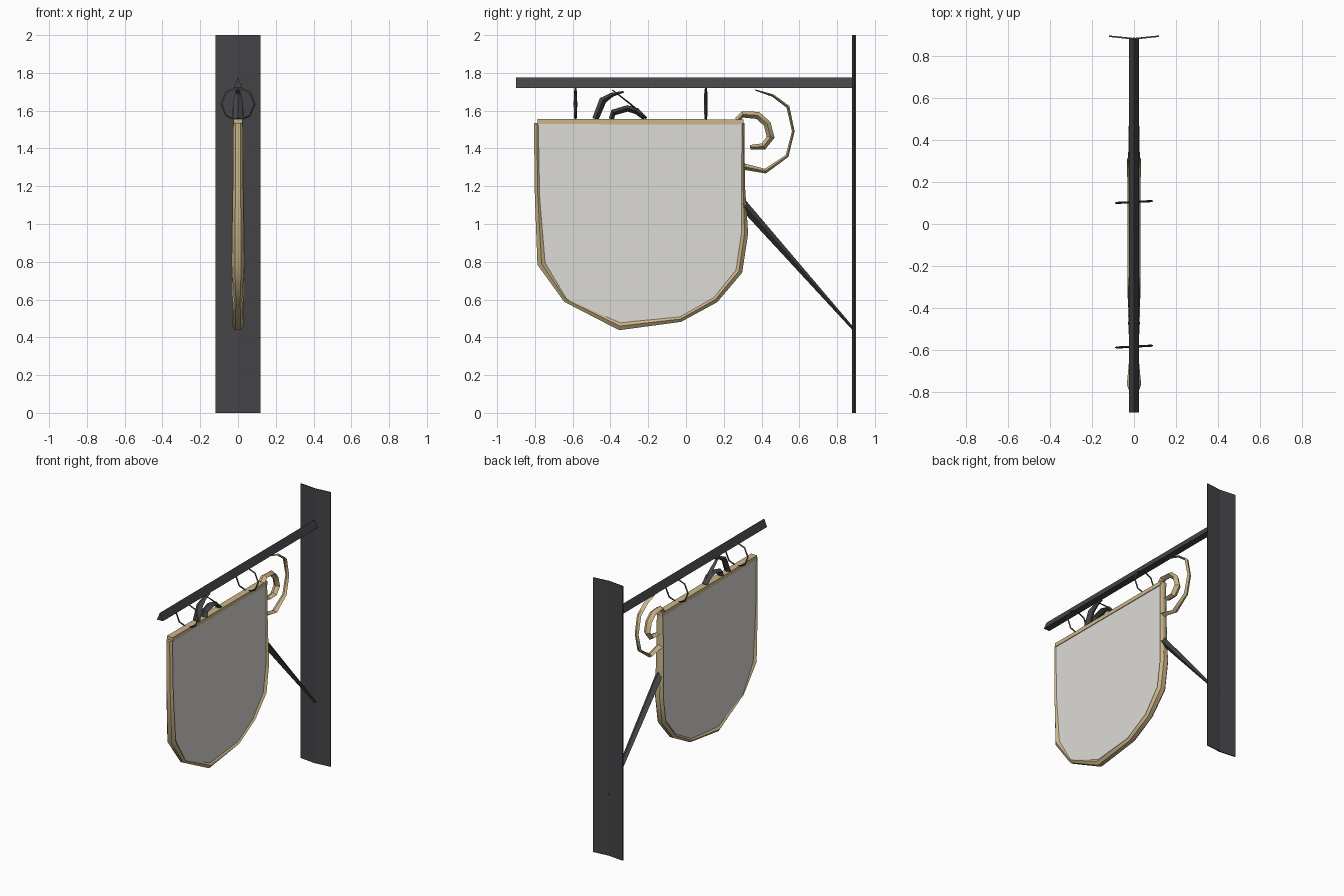
import bpy, bmesh, math
from mathutils import Vector

if "Cube" in bpy.data.objects:
    bpy.data.objects.remove(bpy.data.objects["Cube"])


def material(name, rgb):
    m = bpy.data.materials.new(name)
    m.diffuse_color = (*rgb, 1)
    m.use_nodes = True
    m.node_tree.nodes["Principled BSDF"].inputs["Base Color"].default_value = m.diffuse_color
    return m


IRON = material("dark_iron", (0.06, 0.06, 0.065))
GOLD = material("old_gold", (0.60, 0.47, 0.25))
BOARD = material("pale_board", (0.72, 0.71, 0.68))


def finish(name, bm, mat, smooth=True):
    bmesh.ops.recalc_face_normals(bm, faces=bm.faces)
    me = bpy.data.meshes.new(name)
    bm.to_mesh(me)
    bm.free()
    ob = bpy.data.objects.new(name, me)
    bpy.context.collection.objects.link(ob)
    me.materials.append(mat)
    if smooth:
        bpy.ops.object.select_all(action='DESELECT')
        ob.select_set(True)
        bpy.context.view_layer.objects.active = ob
        bpy.ops.object.shade_smooth_by_angle(angle=math.radians(40))
    return ob


def sweep(name, pts, mat, sides=4, start=0.0):
    """Sweep a section along a path in the y-z plane.
    Each point is (y, z, half thickness in plane, half width in x)."""
    bm = bmesh.new()
    rings = []
    p = [Vector((a[0], a[1])) for a in pts]
    k = 1 / math.cos(math.pi / sides) if sides == 4 else 1
    for i, (y, z, t, w) in enumerate(pts):
        d = (p[min(i + 1, len(p) - 1)] - p[max(i - 1, 0)]).normalized()
        ring = []
        for s in range(sides):
            a = start + 2 * math.pi * s / sides
            o = k * t * math.cos(a)
            ring.append(bm.verts.new((k * w * math.sin(a), y - d.y * o, z + d.x * o)))
        rings.append(ring)
    for r, q in zip(rings, rings[1:]):
        for s in range(sides):
            n = (s + 1) % sides
            bm.faces.new((r[s], r[n], q[n], q[s]))
    bm.faces.new(rings[0])
    bm.faces.new(rings[-1])
    return finish(name, bm, mat)


def extrude(name, outline, depth, mat):
    """Prism from an outline of 3D points."""
    bm = bmesh.new()
    f = bm.faces.new([bm.verts.new(v) for v in outline])
    r = bmesh.ops.extrude_face_region(bm, geom=[f])
    bmesh.ops.translate(bm, vec=depth, verts=[g for g in r["geom"] if isinstance(g, bmesh.types.BMVert)])
    return finish(name, bm, mat, False)


Q = math.pi / 4

# Wall plate, shallow V in plan
extrude("wall_plate", [(-0.12, 0.893, 0), (0, 0.88, 0), (0.12, 0.893, 0),
                       (0.12, 0.90, 0), (0, 0.888, 0), (-0.12, 0.90, 0)], (0, 0, 2), IRON)

# Three-sided hanging arm
extrude("arm", [(-0.024, -0.9, 1.72), (0.024, -0.9, 1.72), (0, -0.9, 1.775)], (0, 1.782, 0), IRON)

# Sign board
edge = [(-0.79, 1.535), (-0.785, 1.15), (-0.765, 0.79), (-0.635, 0.60), (-0.35, 0.46),
        (-0.03, 0.497), (0.155, 0.60), (0.28, 0.75), (0.31, 0.95), (0.302, 1.20), (0.30, 1.535)]
extrude("sign_board", [(-0.019, y, z) for y, z in edge], (0.038, 0, 0), BOARD)

# Gold frame around the board
thick = [0.018, 0.018, 0.026, 0.018, 0.026, 0.018, 0.02, 0.022, 0.022, 0.012, 0.01]
wide = [0.025, 0.028, 0.034, 0.022, 0.03, 0.03, 0.03, 0.034, 0.034, 0.03, 0.025]
sweep("frame", [(y, z, t, w) for (y, z), t, w in zip(edge, thick, wide)], GOLD, 6, math.pi / 2)
sweep("top_rail", [(-0.785, 1.543, 0.014, 0.024), (0.305, 1.54, 0.014, 0.024)], GOLD, 4, Q)

# Gold scrolls beside the board
outer = [(0.365, 1.71), (0.46, 1.68), (0.54, 1.62), (0.568, 1.49), (0.535, 1.36), (0.42, 1.28), (0.30, 1.305)]
ot = [0.002, 0.005, 0.006, 0.005, 0.006, 0.009, 0.012]
sweep("outer_scroll", [(y, z, t, 0.006 + t) for (y, z), t in zip(outer, ot)], GOLD, 4, 0)
inner = [(0.27, 1.55), (0.30, 1.58), (0.38, 1.575), (0.43, 1.53), (0.448, 1.46), (0.41, 1.41), (0.34, 1.407)]
it = [0.01, 0.012, 0.014, 0.014, 0.015, 0.013, 0.008]
sweep("inner_scroll", [(y, z, t, 0.018) for (y, z), t in zip(inner, it)], GOLD, 4, 0)

# Dark scrolls between arm and board
sweep("tall_scroll", [(-0.48, 1.555, 0.012, 0.02), (-0.44, 1.655, 0.014, 0.018),
                      (-0.39, 1.685, 0.008, 0.012), (-0.33, 1.70, 0.003, 0.006)], IRON)
sweep("low_scroll", [(-0.395, 1.555, 0.01, 0.02), (-0.385, 1.59, 0.012, 0.02), (-0.31, 1.612, 0.012, 0.02),
                     (-0.26, 1.597, 0.012, 0.018), (-0.22, 1.56, 0.008, 0.015)], IRON)
sweep("thin_scroll", [(-0.39, 1.71, 0.002, 0.005), (-0.30, 1.64, 0.003, 0.01), (-0.21, 1.56, 0.005, 0.014)], IRON)

# Hanging rings: thin eight-sided loops
for n, y in enumerate((-0.585, 0.105)):
    bpy.ops.mesh.primitive_torus_add(major_segments=8, minor_segments=3, major_radius=0.087,
                                     minor_radius=0.006, location=(0, y, 1.635),
                                     rotation=(math.pi / 2, 0, math.radians(3)))
    ring = bpy.context.object
    ring.name = f"hanging_ring_{n + 1}"
    ring.data.materials.append(IRON)

# Tapering diagonal brace
sweep("brace", [(0.30, 1.105, 0.018, 0.02), (0.885, 0.445, 0.005, 0.012)], IRON)
